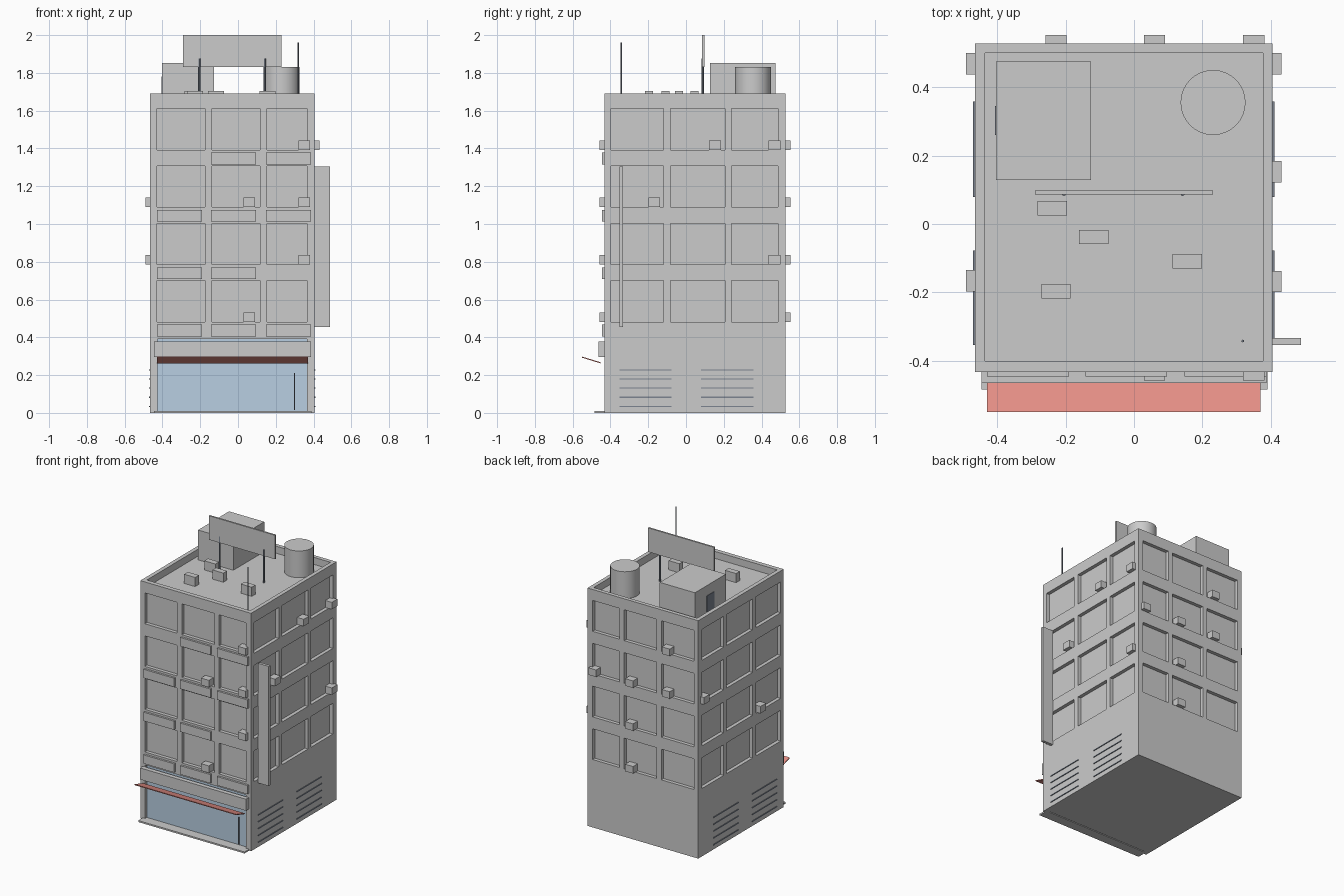
import bpy, bmesh, math
from mathutils import Matrix, Vector

if "Cube" in bpy.data.objects:
    bpy.data.objects.remove(bpy.data.objects["Cube"])


def material(name, rgb):
    m = bpy.data.materials.new(name)
    m.diffuse_color = (*rgb, 1)
    m.use_nodes = True
    m.node_tree.nodes["Principled BSDF"].inputs["Base Color"].default_value = m.diffuse_color
    return m


RED = material("awning_red", (0.8, 0.28, 0.24))
GLASS = material("shop_glass", (0.48, 0.62, 0.76))
DARK = material("dark_metal", (0.2, 0.23, 0.28))


def boxes(name, bounds, mat=None):
    """One object from boxes given as (x0, x1, y0, y1, z0, z1)."""
    bm = bmesh.new()
    for x0, x1, y0, y1, z0, z1 in bounds:
        lo, hi = Vector((x0, y0, z0)), Vector((x1, y1, z1))
        m = Matrix.Translation((lo + hi) / 2) @ Matrix.Diagonal((*(hi - lo), 1))
        bmesh.ops.create_cube(bm, size=1, matrix=m)
    return finish(name, bm, mat)


def finish(name, bm, mat=None):
    me = bpy.data.meshes.new(name)
    bm.to_mesh(me)
    bm.free()
    ob = bpy.data.objects.new(name, me)
    bpy.context.collection.objects.link(ob)
    if mat:
        me.materials.append(mat)
    return ob


def rod(name, x, y, z0, z1, r, sides, mat=None):
    bm = bmesh.new()
    bmesh.ops.create_cone(bm, cap_ends=True, segments=sides, radius1=r, radius2=r, depth=z1 - z0,
                          matrix=Matrix.Translation((x, y, (z0 + z1) / 2)))
    return finish(name, bm, mat)


# Main dimensions
X0, X1, Y0, Y1, TOP, ROOF = -0.465, 0.405, -0.432, 0.527, 1.69, 1.64
COLS_X = [(-0.43, -0.175), (-0.138, 0.117), (0.153, 0.365)]
COLS_Y = [(-0.398, -0.12), (-0.082, 0.207), (0.241, 0.487)]
ROWS = [(1.393, 1.612), (1.09, 1.307), (0.785, 1.003), (0.482, 0.7)]


def on_face(face, a, b, z0, z1, out, depth):
    """Box on a facade spanning a..b, from 'out' outside to 'depth' inside."""
    return {"front": (a, b, Y0 - out, Y0 + depth, z0, z1),
            "back": (a, b, Y1 - depth, Y1 + out, z0, z1),
            "left": (X0 - out, X0 + depth, a, b, z0, z1),
            "right": (X1 - depth, X1 + out, a, b, z0, z1)}[face]


# Building body with window recesses, shop opening and sunken roof
body = boxes("building_body", [(X0, X1, Y0, Y1, 0, TOP)])
cuts = [(-0.436, 0.377, -0.4, 0.499, ROOF, 1.8),
        (-0.427, 0.364, Y0 - 0.1, Y0 + 0.025, -0.1, 0.39)]
for face in ("front", "back", "left", "right"):
    for a, b in (COLS_X if face in ("front", "back") else COLS_Y):
        for z0, z1 in ROWS:
            cuts.append(on_face(face, a, b, z0, z1, 0.05, 0.025))
cutter = boxes("recess_cutter", cuts)
cutter.hide_render = True
mod = body.modifiers.new("recesses", 'BOOLEAN')
mod.operation, mod.solver, mod.object = 'DIFFERENCE', 'EXACT', cutter
bpy.context.view_layer.objects.active = body
bpy.ops.object.modifier_apply(modifier=mod.name)
bpy.data.objects.remove(cutter)

# Shop front
boxes("shop_window", [(-0.427, 0.364, Y0 + 0.018, Y0 + 0.025, 0.01, 0.39)], GLASS)
boxes("door_handle", [(0.297, 0.303, Y0 + 0.01, Y0 + 0.018, 0.015, 0.21)], DARK)
boxes("shop_step", [(-0.445, 0.39, -0.484, Y0 + 0.018, 0, 0.011)])
boxes("shop_fascia", [(-0.445, 0.387, -0.464, Y0, 0.295, 0.377)])

# Tilted awning from its side profile
bm = bmesh.new()
profile = [(-0.452, 0.262), (-0.55, 0.292), (-0.55, 0.298), (-0.452, 0.268)]
f = bm.faces.new([bm.verts.new((-0.43, y, z)) for y, z in profile])
ext = bmesh.ops.extrude_face_region(bm, geom=[f])
bmesh.ops.translate(bm, vec=(0.8, 0, 0),
                    verts=[v for v in ext["geom"] if isinstance(v, bmesh.types.BMVert)])
bmesh.ops.recalc_face_normals(bm, faces=bm.faces)
finish("awning", bm, RED)

# Panels under the front windows
panel_x = [(-0.43, -0.19), (-0.142, 0.096), (0.148, 0.387)]
panel_cols = [(1, 2), (0, 1, 2), (0, 1), (0, 1, 2)]
boxes("front_panels", [on_face("front", *panel_x[c], ROWS[r][0] - 0.077, ROWS[r][0] - 0.015, 0.014, 0)
                       for r, cols in enumerate(panel_cols) for c in cols])

# Air conditioners on the facades: (centre along face, window row)
units = {"front": [(0.35, 0), (0.35, 1), (0.35, 2), (0.06, 1), (0.06, 3)],
         "back": [(-0.228, 0), (-0.228, 1), (0.06, 1), (0.06, 2), (0.06, 3), (0.35, 1)],
         "right": [(0.153, 0), (0.468, 0), (0.468, 2), (-0.168, 1)],
         "left": [(0.468, 1), (-0.166, 2)]}
for face, items in units.items():
    boxes(face + "_air_conditioners",
          [on_face(face, c - 0.031, c + 0.031, ROWS[r][0], ROWS[r][0] + 0.05, 0.026, 0.025)
           for c, r in items])

# Ventilation slats low on both sides
for face in ("left", "right"):
    boxes(face + "_vent_slats",
          [on_face(face, a, b, 0.034 + i * 0.0485 - 0.003, 0.034 + i * 0.0485 + 0.003, 0.005, 0)
           for a, b in ((-0.353, -0.077), (0.079, 0.358)) for i in range(5)], DARK)

# Vertical blade sign on the right side
boxes("blade_sign", [(X1, 0.488, -0.353, -0.333, 0.455, 1.305)])

# Roof: stair house, tank, board, antenna and units
boxes("stair_house", [(-0.403, -0.126, 0.128, 0.475, ROOF, 1.852)])
boxes("stair_house_door", [(-0.406, -0.402, 0.26, 0.345, ROOF, 1.78)], DARK)
tank = rod("water_tank", 0.231, 0.355, ROOF, 1.83, 0.095, 32)
bpy.context.view_layer.objects.active = tank
tank.select_set(True)
bpy.ops.object.shade_smooth_by_angle(angle=math.radians(40))
boxes("roof_board", [(-0.29, 0.231, 0.086, 0.098, 1.83, 2.0)])
for side, x in (("left", -0.205), ("right", 0.142)):
    rod(side + "_board_post", x, 0.088, ROOF, 1.875, 0.006, 8, DARK)
rod("antenna", 0.318, -0.342, ROOF, 1.96, 0.004, 8, DARK)
boxes("roof_units", [(x - 0.043, x + 0.043, y - 0.021, y + 0.021, ROOF, 1.705)
                     for x, y in ((-0.239, 0.046), (-0.117, -0.038), (0.156, -0.109), (-0.228, -0.196))])
